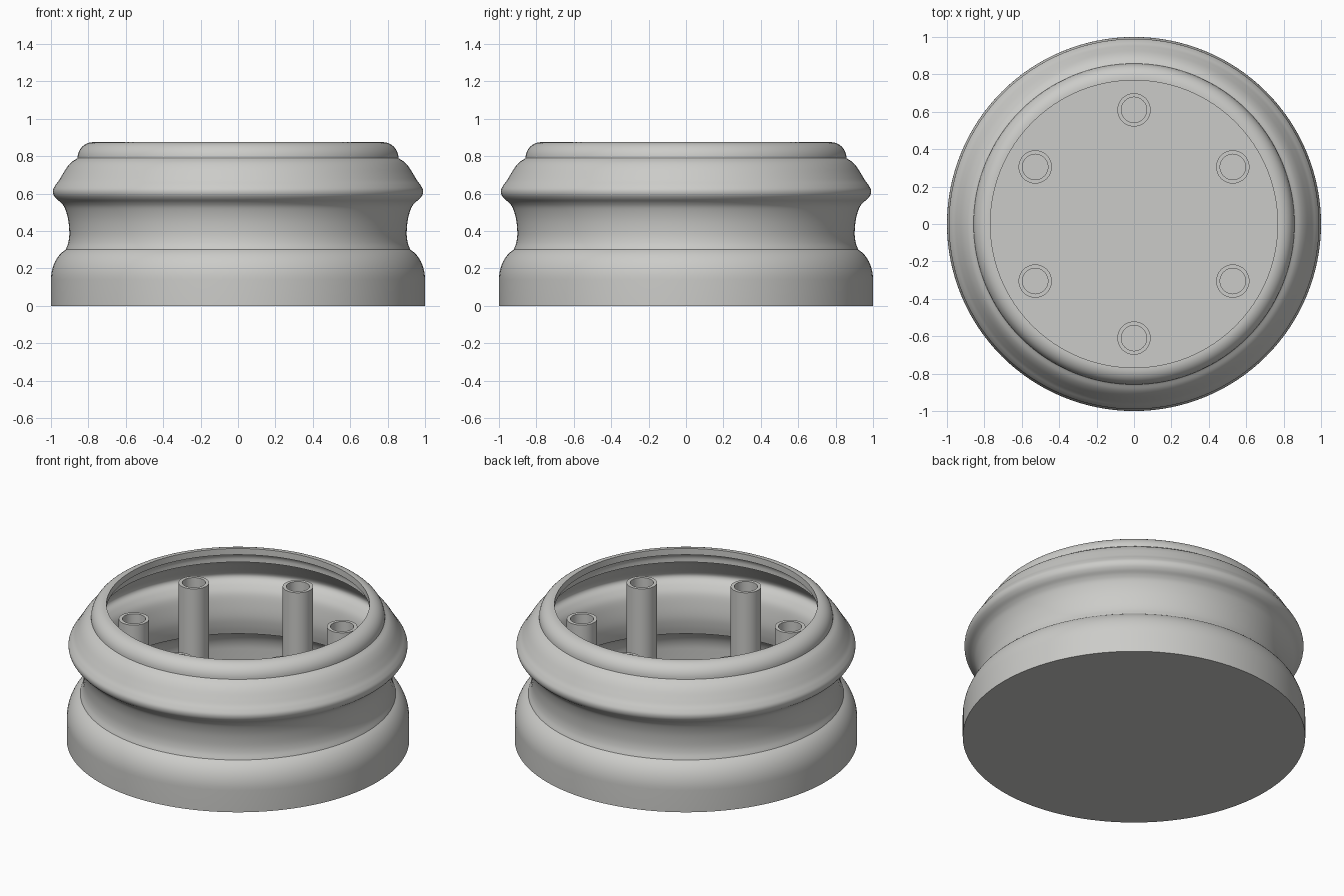
import bpy, bmesh, math
from mathutils import Vector

if "Cube" in bpy.data.objects:
    bpy.data.objects.remove(bpy.data.objects["Cube"])

SEGMENTS = 128

plastic = bpy.data.materials.new("light grey")
plastic.diffuse_color = (0.60, 0.60, 0.58, 1)
plastic.use_nodes = True
plastic.node_tree.nodes["Principled BSDF"].inputs["Base Color"].default_value = plastic.diffuse_color


def smooth_run(points, steps=5):
    """Catmull-Rom curve through (radius, height) points."""
    p = [Vector(q) for q in points]
    p = [2 * p[0] - p[1]] + p + [2 * p[-1] - p[-2]]
    out = []
    for a, b, c, d in zip(p, p[1:], p[2:], p[3:]):
        for i in range(steps):
            t = i / steps
            out.append(0.5 * (2 * b + (c - a) * t + (2 * a - 5 * b + 4 * c - d) * t ** 2
                              + (3 * b - a - 3 * c + d) * t ** 3))
    return out + [p[-2]]


def arc(cx, cz, rx, rz, start, end, n=10):
    """Elliptical arc, angles in degrees."""
    angles = [math.radians(start + (end - start) * i / n) for i in range(n + 1)]
    return [Vector((cx + rx * math.cos(a), cz + rz * math.sin(a))) for a in angles]


def lathe(name, profile, segments, location=(0, 0, 0), closed=False):
    """Revolve a (radius, height) profile around z."""
    bm = bmesh.new()
    verts = [bm.verts.new((r, 0, z)) for r, z in profile]
    pairs = list(zip(verts, verts[1:]))
    if closed:
        pairs.append((verts[-1], verts[0]))
    edges = [bm.edges.new(pair) for pair in pairs]
    bmesh.ops.spin(bm, geom=verts + edges, cent=(0, 0, 0), axis=(0, 0, 1),
                   angle=math.tau, steps=segments)
    bmesh.ops.remove_doubles(bm, verts=bm.verts, dist=0.0002)
    bmesh.ops.recalc_face_normals(bm, faces=bm.faces)
    mesh = bpy.data.meshes.new(name)
    bm.to_mesh(mesh)
    bm.free()
    mesh.materials.append(plastic)
    obj = bpy.data.objects.new(name, mesh)
    obj.location = location
    bpy.context.collection.objects.link(obj)
    bpy.ops.object.select_all(action='DESELECT')
    obj.select_set(True)
    bpy.context.view_layer.objects.active = obj
    bpy.ops.object.shade_smooth_by_angle(angle=math.radians(25))
    return obj


# Outer wall: base with rounded shoulder, waisted neck, bulging collar, rounded rim
outer = [Vector((0, 0)), Vector((1, 0))]
outer += arc(0.87, 0.14, 0.13, 0.174, 0, 67)
outer += smooth_run([(0.921, 0.30), (0.907, 0.34), (0.902, 0.39), (0.908, 0.46),
                     (0.925, 0.52), (0.945, 0.55), (0.972, 0.573), (0.987, 0.595),
                     (0.989, 0.62), (0.976, 0.645), (0.958, 0.67), (0.94, 0.70),
                     (0.915, 0.74), (0.89, 0.768), (0.86, 0.788)])
outer += arc(0.775, 0.79, 0.083, 0.085, 0, 90)

# Inner wall follows the outer one, open at the top and floored at the bottom
inner = [Vector((0.768, 0.875))]
inner += arc(0.768, 0.785, 0.05, 0.05, 90, 0, 6)
inner += smooth_run([(0.817, 0.765), (0.865, 0.74), (0.91, 0.685), (0.945, 0.635),
                     (0.945, 0.605), (0.915, 0.575), (0.885, 0.53), (0.869, 0.46),
                     (0.862, 0.39), (0.867, 0.33), (0.878, 0.275)])
inner += arc(0.87, 0.14, 0.09, 0.134, 67, 0)
inner += [Vector((0.96, 0.04)), Vector((0, 0.04))]
lathe("hollow_shell", outer + inner, SEGMENTS)

# Six hollow posts standing on the floor
post = [(0.068, 0.05), (0.068, 0.756), (0.089, 0.756), (0.089, 0.03), (0, 0.03), (0, 0.05)]
for i in range(6):
    a = math.radians(30 + 60 * i)
    lathe(f"post_{i + 1}", post, 40, (0.61 * math.cos(a), 0.61 * math.sin(a), 0), closed=True)
